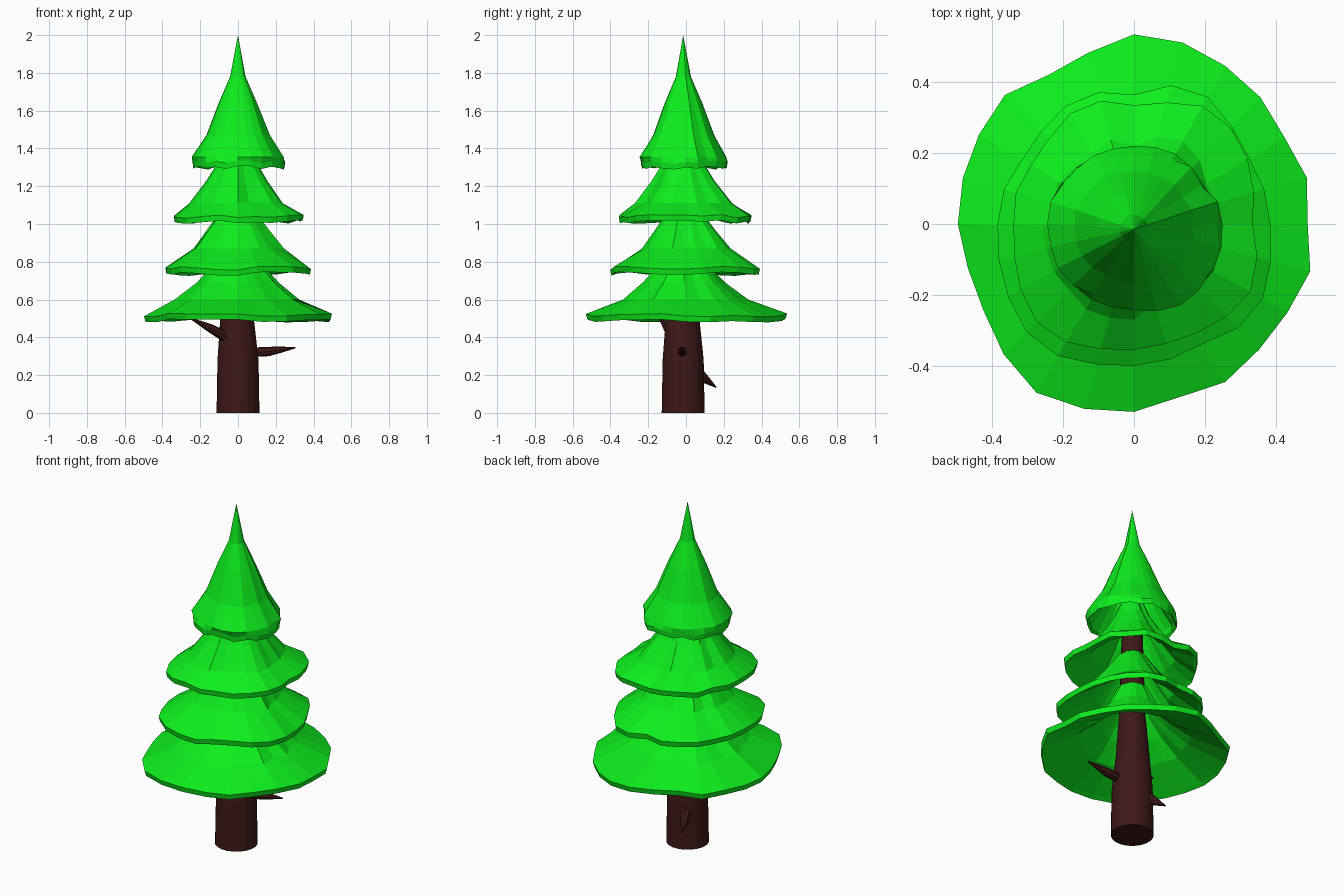
import bpy, bmesh, random
from math import sin, cos, tau
from mathutils import Vector

if "Cube" in bpy.data.objects:
    bpy.data.objects.remove(bpy.data.objects["Cube"])

random.seed(4)


def material(name, color):
    m = bpy.data.materials.new(name)
    m.diffuse_color = color
    m.use_nodes = True
    m.node_tree.nodes["Principled BSDF"].inputs["Base Color"].default_value = m.diffuse_color
    return m


GREEN = material("needles", (0.004, 0.85, 0.012, 1))
BROWN = material("bark", (0.048, 0.009, 0.009, 1))


def finish(name, bm, mat):
    bmesh.ops.recalc_face_normals(bm, faces=bm.faces)
    me = bpy.data.meshes.new(name)
    bm.to_mesh(me)
    bm.free()
    me.materials.append(mat)
    ob = bpy.data.objects.new(name, me)
    bpy.context.collection.objects.link(ob)
    return ob


def skin(bm, rings, closed=False):
    """Bridge successive vertex rings with quads."""
    n = len(rings[0])
    pairs = list(zip(rings, rings[1:] + rings[:1])) if closed else list(zip(rings, rings[1:]))
    for a, b in pairs:
        for i in range(n):
            j = (i + 1) % n
            bm.faces.new((a[i], a[j], b[j], b[i]))


def tube(name, stations, sides, mat):
    """Round limb through (centre, radius) stations, capped at both ends."""
    bm = bmesh.new()
    axis = (Vector(stations[-1][0]) - Vector(stations[0][0])).normalized()
    u = axis.orthogonal().normalized()
    v = axis.cross(u)
    rings = [[bm.verts.new(Vector(c) + r * (cos(tau * i / sides) * u + sin(tau * i / sides) * v))
              for i in range(sides)] for c, r in stations]
    skin(bm, rings)
    bm.faces.new(rings[0])
    bm.faces.new(rings[-1])
    return finish(name, bm, mat)


def skirt(name, outline, base_z, profile, tip=None, thick=0.025, sides=24):
    """Hollow pleated tier: wavy rim outline blending to a round neck.
    profile = (radius, z) points above the rim."""
    bm = bmesh.new()
    n = len(outline)
    mean = sum(outline) / n
    wave = [random.uniform(-0.01, 0.01) for _ in range(sides)]
    pleat = [random.uniform(-0.07, 0.07) for _ in range(sides)]

    def rim(i):
        t = i * n / sides
        k = int(t)
        f = t - k
        return outline[k % n] * (1 - f) + outline[(k + 1) % n] * f

    def ring(r, z, fold=0.0, w=0.0):
        out = []
        for i in range(sides):
            a = tau * i / sides
            s = r / mean
            q = r + (rim(i) - mean) * s * s + fold * r * (pleat[i] + random.uniform(-0.02, 0.02))
            out.append(bm.verts.new((q * cos(a), q * sin(a) - 0.015 * (1 - s), z + wave[i] * w)))
        return out

    outer = [ring(mean * 0.985, base_z, 0, 1), ring(mean, base_z + 0.03, 0, 1)]
    outer += [ring(r, z, 1) for r, z in profile]
    inner = [ring(max(r - thick, 0.015), z - thick * 0.6, 1) for r, z in reversed(profile)]
    inner.append(ring(mean * 0.94, base_z + 0.012, 0, 1))
    if tip:
        # pointed top, with the inside capped
        skin(bm, outer)
        apex = bm.verts.new(tip)
        for i in range(sides):
            bm.faces.new((outer[-1][i], outer[-1][(i + 1) % sides], apex))
        skin(bm, inner + [outer[0]])
        bm.faces.new(inner[0])
    else:
        skin(bm, outer + inner, closed=True)
    return finish(name, bm, GREEN)


# foliage tiers, rim radii listed counter-clockwise from +x
skirt("foliage_bottom",
      [.49, .505, .49, .505, .515, .53, .535, .50, .485, .515, .505, .50,
       .497, .485, .49, .52, .55, .54, .53, .505, .515, .50, .50, .515],
      0.488, [(.32, .60), (.21, .69), (.13, .78), (.075, .90)])
skirt("foliage_lower_middle",
      [.385, .38, .375, .39, .415, .405, .365, .385, .385, .37, .365, .38,
       .385, .395, .41, .43, .43, .41, .40, .395, .39, .415, .42, .40],
      0.735, [(.235, .87), (.16, .97), (.11, 1.04), (.068, 1.10)])
skirt("foliage_upper_middle",
      [.335, .35, .37, .385, .385, .355, .335, .36, .36, .34, .335, .345,
       .34, .35, .37, .39, .385, .365, .355, .35, .355, .37, .38, .36],
      1.01, [(.25, 1.11), (.16, 1.23), (.10, 1.33), (.062, 1.42)])
skirt("foliage_top",
      [.25, .225, .23, .22, .22, .235, .24, .24, .245, .24, .25, .26],
      1.298, [(.235, 1.355), (.165, 1.47), (.10, 1.64), (.04, 1.78)], tip=(0, -0.015, 2.0))

# trunk, tapering up through the tiers
tube("trunk", [((0, -.015, 0), .115), ((0, -.015, .28), .11), ((-.005, -.018, .5), .09),
               ((0, -.015, .75), .07), ((0, -.015, 1.3), .055)], 20, BROWN)

# broken twigs
tube("twig_right", [((.06, -.02, .32), .025), ((.16, -.02, .325), .025),
                    ((.23, -.02, .335), .016), ((.305, -.02, .345), .003)], 8, BROWN)
tube("twig_left", [((-.06, -.06, .40), .03), ((-.15, -.10, .45), .022),
                   ((-.25, -.14, .50), .004)], 8, BROWN)
tube("twig_back", [((-.04, .05, .22), .035), ((-.06, .10, .18), .024),
                   ((-.085, .16, .135), .003)], 8, BROWN)
